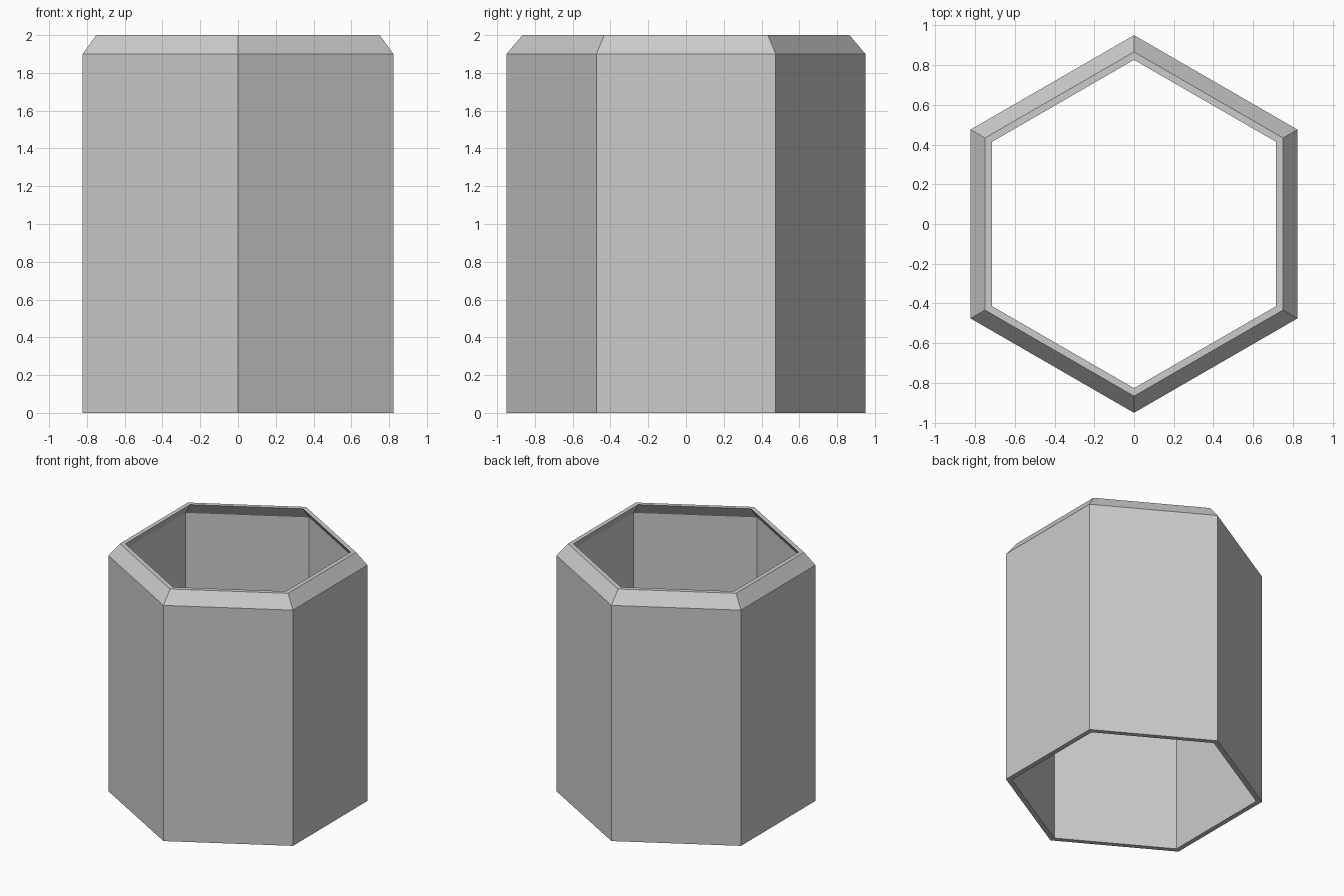
import bpy, bmesh
from math import cos, sin, pi

cube = bpy.data.objects.get("Cube")
if cube:
    bpy.data.objects.remove(cube, do_unlink=True)

SIDES = 6
# Closed wall section as (corner radius, height): outside, chamfer, rim, inside
SECTION = [(0.95, 0), (0.95, 1.9), (0.866, 2), (0.826, 2), (0.906, 1.9), (0.906, 0)]

# Plain grey material
grey = bpy.data.materials.new("light grey")
grey.use_nodes = True
colour = (0.6, 0.6, 0.6, 1)
grey.diffuse_color = colour
grey.node_tree.nodes["Principled BSDF"].inputs["Base Color"].default_value = colour

# Sweep the wall section round the hexagon
bm = bmesh.new()
rings = []
for i in range(SIDES):
    a = pi / 2 + 2 * pi * i / SIDES
    rings.append([bm.verts.new((r * cos(a), r * sin(a), z)) for r, z in SECTION])
for i in range(SIDES):
    here, there = rings[i], rings[(i + 1) % SIDES]
    for j in range(len(SECTION)):
        k = (j + 1) % len(SECTION)
        bm.faces.new((here[j], there[j], there[k], here[k]))
bmesh.ops.recalc_face_normals(bm, faces=bm.faces)

mesh = bpy.data.meshes.new("hexagonal_tube")
bm.to_mesh(mesh)
bm.free()
mesh.materials.append(grey)
tube = bpy.data.objects.new("hexagonal_tube", mesh)
bpy.context.collection.objects.link(tube)
